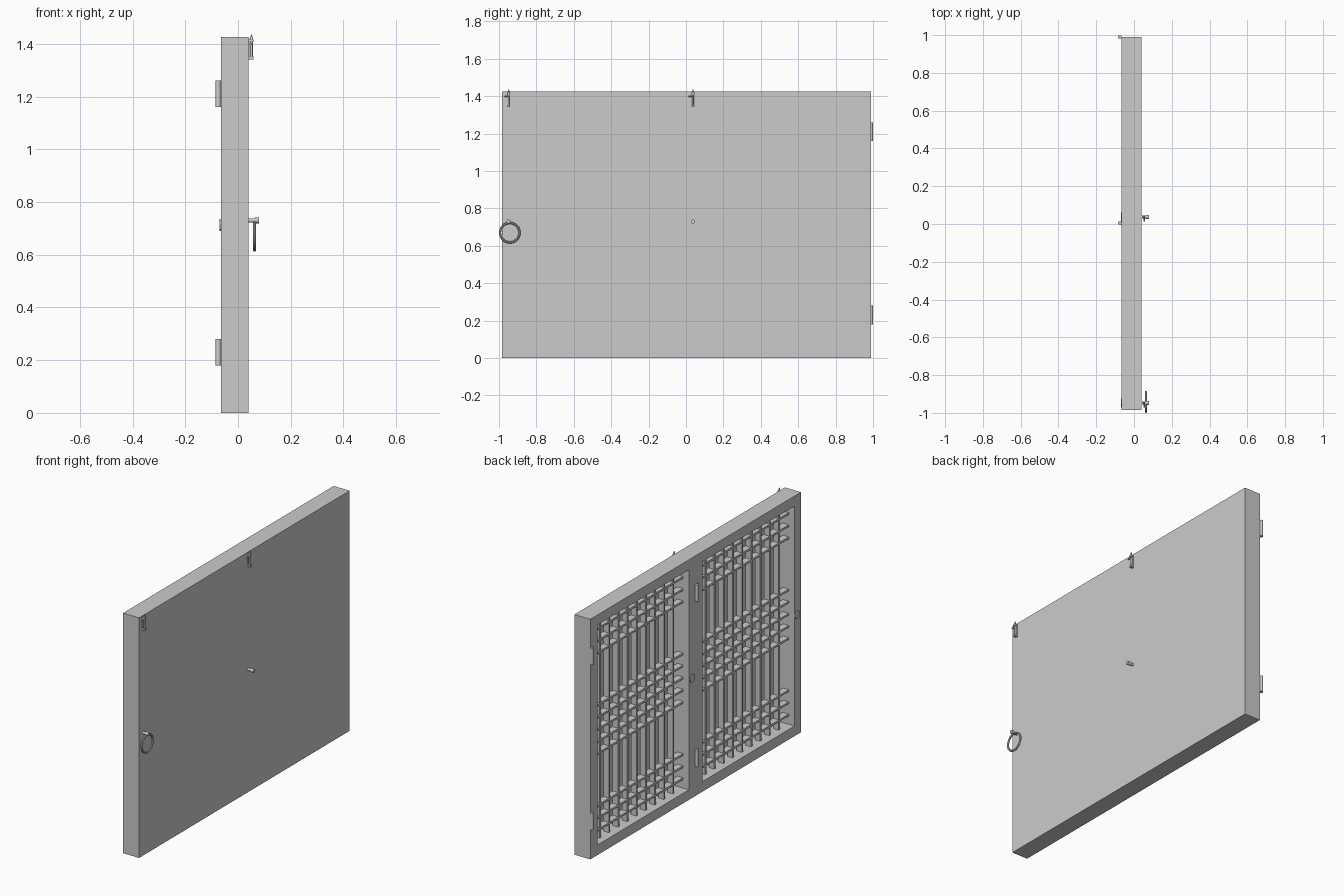
import bpy
from math import pi

cube = bpy.data.objects.get("Cube")
if cube:
    bpy.data.objects.remove(cube, do_unlink=True)

grey = bpy.data.materials.new("plain grey")
grey.use_nodes = True
grey.diffuse_color = (0.6, 0.6, 0.6, 1)
grey.node_tree.nodes["Principled BSDF"].inputs["Base Color"].default_value = grey.diffuse_color


def finish(name, smooth=False):
    ob = bpy.context.object
    ob.name = name
    ob.data.materials.append(grey)
    if smooth:
        bpy.ops.object.shade_smooth_by_angle()
    return ob


def box(name, x, y, z):
    """Box from (low, high) ranges on each axis."""
    bpy.ops.mesh.primitive_cube_add(size=1, location=[sum(r) / 2 for r in (x, y, z)])
    bpy.context.object.scale = [r[1] - r[0] for r in (x, y, z)]
    bpy.ops.object.transform_apply(location=False, rotation=False)
    return finish(name)


def rod(name, centre, radius, length, axis="Z", tip=None, sides=16):
    """Cylinder, or cone when a tip radius is given, along one axis."""
    turn = {"X": (0, pi / 2, 0), "Y": (pi / 2, 0, 0), "Z": (0, 0, 0)}[axis]
    bpy.ops.mesh.primitive_cone_add(vertices=sides, radius1=radius,
                                    radius2=radius if tip is None else tip,
                                    depth=length, location=centre, rotation=turn)
    return finish(name, True)


BACK, FACE = -0.065, 0.04      # open lattice side and plain side
Y0, Y1, H = -0.985, 0.99, 1.425
RAIL, MID = 0.06, 0.7125

# Plain board and the surrounding frame
box("backing_board", (FACE - 0.008, FACE), (Y0, Y1), (0, H))
inner = (BACK, FACE - 0.008)
box("top_rail", inner, (Y0, Y1), (H - RAIL, H))
box("bottom_rail", inner, (Y0, Y1), (0, RAIL))
stiles = {"front_stile": (Y0, -0.925), "middle_stile": (-0.062, 0.066),
          "rear_stile": (0.925, Y1)}
for name, span in stiles.items():
    box(name, inner, span, (RAIL, H - RAIL))

# Lattice: evenly spaced uprights with three bands of crossbars
BAR, STEP = 0.006, 0.072
heights = [MID + i * STEP for i in range(-2, 3)]
for i in range(3):
    offset = 0.4535 + i * STEP
    heights += [MID - offset, MID + offset]
heights = [z if abs(z - MID) < 0.2 else MID + (z - MID) for z in heights]
for side, lo, hi in (("front", -0.925, -0.062), ("rear", 0.066, 0.925)):
    for i in range(1, 10):
        y = lo + (hi - lo) * i / 10
        box(side + "_lattice_upright", (-0.025, 0.01), (y - BAR, y + BAR), (RAIL, H - RAIL))
    for z in heights:
        box(side + "_lattice_crossbar", (-0.027, 0.012), (lo, hi), (z - BAR, z + BAR))

# Hinge barrels
for y in (0.005, 0.99):
    for z in (0.23, 1.21):
        rod("hinge_barrel", (BACK - 0.01, y, z), 0.01, 0.1)

for y in (-0.948, 0.037):
    # Handle spindle with its knob and the rosette on the lattice side
    rod("handle_spindle", (0.055, y, 0.73), 0.008, 0.04, "X")
    rod("handle_knob", (0.071, y, 0.73), 0.011, 0.018, "X")
    rod("rosette", (BACK - 0.002, y, MID), 0.024, 0.006, "X", sides=10)

    # Sliding bolt with pointed end, keepers and a side peg
    box("bolt_plate", (FACE, 0.044), (y - 0.007, y + 0.007), (1.34, 1.42))
    rod("bolt_shaft", (0.051, y, 1.38), 0.005, 0.075)
    rod("bolt_tip", (0.051, y, 1.426), 0.006, 0.018, tip=0.002)
    for z in (1.346, 1.412):
        box("bolt_keeper", (FACE, 0.058), (y - 0.008, y + 0.008), (z - 0.005, z + 0.005))
    rod("bolt_peg", (0.053, y - 0.01, 1.40), 0.004, 0.026, "Y")

# Pull ring hanging from the front spindle
bpy.ops.mesh.primitive_torus_add(major_radius=0.052, minor_radius=0.006, major_segments=40,
                                 minor_segments=10, location=(0.063, -0.942, 0.67),
                                 rotation=(0, pi / 2, 0))
finish("pull_ring", True)
